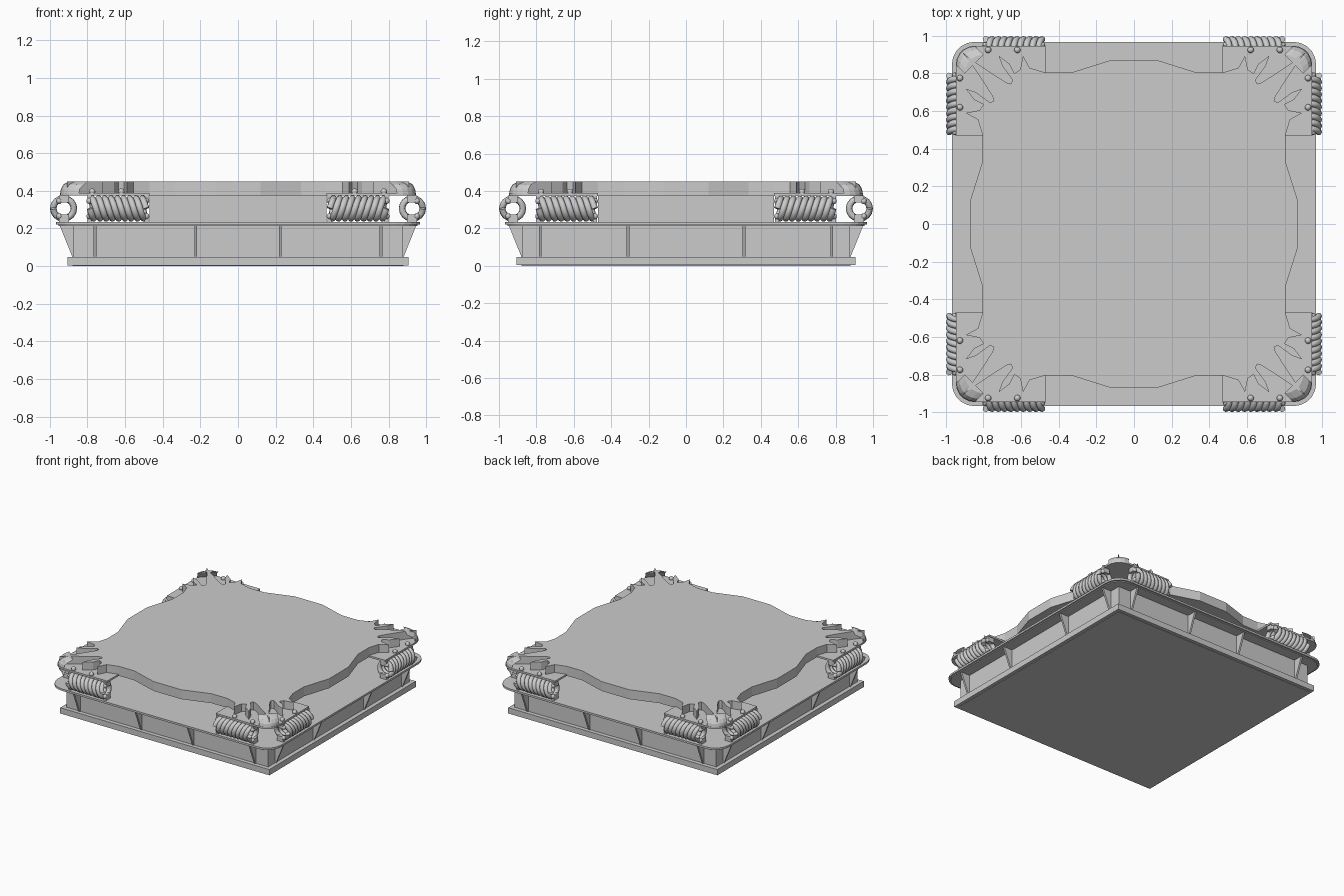
import bpy, bmesh, math
from mathutils import Vector

if "Cube" in bpy.data.objects:
    bpy.data.objects.remove(bpy.data.objects["Cube"])


def finish(name, bm, smooth=False):
    bmesh.ops.recalc_face_normals(bm, faces=bm.faces)
    me = bpy.data.meshes.new(name)
    bm.to_mesh(me)
    bm.free()
    if smooth:
        for p in me.polygons:
            p.use_smooth = True
    ob = bpy.data.objects.new(name, me)
    bpy.context.collection.objects.link(ob)
    return ob


def extrude(name, pts, offset):
    """Solid from a closed loop of 3D points swept along offset."""
    bm = bmesh.new()
    off = Vector(offset)
    lo = [bm.verts.new(p) for p in pts]
    hi = [bm.verts.new(Vector(p) + off) for p in pts]
    bm.faces.new(lo)
    bm.faces.new(hi)
    for i in range(len(pts)):
        j = (i + 1) % len(pts)
        bm.faces.new((lo[i], lo[j], hi[j], hi[i]))
    return finish(name, bm)


def slab(name, outline, z0, z1):
    return extrude(name, [(x, y, z0) for x, y in outline], (0, 0, z1 - z0))


def box(name, x0, x1, y0, y1, z0, z1):
    return slab(name, [(x0, y0), (x1, y0), (x1, y1), (x0, y1)], z0, z1)


def turn(p, k):
    """Rotate a 2D point clockwise by k quarter turns."""
    x, y = p[0], p[1]
    for _ in range(k):
        x, y = y, -x
    return (x, y) + tuple(p[2:])


def arc(edge, r, n=5):
    """Rounded corner in the +x +y quadrant, clockwise."""
    c = edge - r
    return [(c + r * math.sin(a), c + r * math.cos(a))
            for a in (math.pi / 2 * i / n for i in range(n + 1))]


def four(quarter):
    return [turn(p, k) for k in range(4) for p in quarter]


# Base: bottom plate, recessed wall, rounded flange, inner core
box("base_plate", -.905, .905, -.905, .905, 0.003, .048)
box("base_wall", -.873, .873, -.873, .873, .048, .215)
slab("base_flange_lower", four(arc(.955, .11)), .213, .222)
slab("base_flange", four(arc(.968, .12)), .22, .235)
box("core", -.47, .47, -.47, .47, .235, .376)

# Tapered stiffening ribs on all four sides
for k in range(4):
    for pos in ((.225, .76) if k % 2 == 0 else (.31, .78)):
        for s in (-1, 1):
            x = s * pos - .007
            prof = [(x, .868, .048), (x, .88, .048), (x, .947, .214), (x, .868, .214)]
            ox, oy = turn((.014, 0), k)
            extrude("rib", [turn(p, k) for p in prof], (ox, oy, 0))

# Top deck: wavy sides and outward spikes at each corner
half = [(.12, .872), (.335, .804), (.47, .804), (.555, .83), (.59, .895),
        (.605, .82), (.635, .80), (.66, .85), (.72, .895), (.70, .84),
        (.645, .765), (.655, .745), (.68, .752), (.83, .85)]
quarter = half + [(.908, .908)] + [(y, x) for x, y in reversed(half)]
slab("top_deck", four(quarter), .376, .45)


def spring(k, flip):
    """Coil lying along an edge beside the corner."""
    turns, n, pts = 9, 16, []
    for i in range(turns * n + 1):
        a = 2 * math.pi * i / n
        c, s = math.cos(a), math.sin(a)
        along = .488 + .3 * i / (turns * n) + .012 * s
        out = .927 + .055 * c
        p = (out, along) if flip else (along, out)
        pts.append(turn(p, k) + (.306 + .053 * s,))
    cu = bpy.data.curves.new("spring_path", 'CURVE')
    cu.dimensions = '3D'
    cu.bevel_depth = .0175
    cu.bevel_resolution = 2
    cu.use_fill_caps = True
    sp = cu.splines.new('POLY')
    sp.points.add(len(pts) - 1)
    for q, p in zip(sp.points, pts):
        q.co = (*p, 1)
    tmp = bpy.data.objects.new("spring_tmp", cu)
    bpy.context.collection.objects.link(tmp)
    bpy.context.view_layer.update()
    me = bpy.data.meshes.new_from_object(
        tmp.evaluated_get(bpy.context.evaluated_depsgraph_get()))
    bpy.data.objects.remove(tmp)
    for f in me.polygons:
        f.use_smooth = True
    bpy.context.collection.objects.link(bpy.data.objects.new("spring", me))


def ball(name, p, r):
    bm = bmesh.new()
    bmesh.ops.create_uvsphere(bm, u_segments=12, v_segments=8, radius=r)
    bmesh.ops.translate(bm, verts=bm.verts, vec=p)
    finish(name, bm, True)


# Corner assemblies: bracket, curved corner claw, springs, lugs, rivets
for k in range(4):
    bracket = [(.47, .79), (.47, .945)] + arc(.947, .10) + [(.945, .47), (.79, .47), (.62, .62)]
    slab("corner_bracket", [turn(p, k) for p in bracket], .374, .388)

    # claw bending down from the diagonal spike to the bracket's rounded rim
    bm = bmesh.new()
    rings = []
    for inset, z in ((0, .386), (.004, .41), (.016, .433), (.045, .45)):
        outer = [(x, y) for x, y in arc(.945, .10)]
        outer = [(x - inset, y - inset) for x, y in outer]
        rings.append([bm.verts.new(turn(p, k) + (z,)) for p in outer])
    for a, b in zip(rings, rings[1:]):
        for i in range(len(a) - 1):
            bm.faces.new((a[i], a[i + 1], b[i + 1], b[i]))
    bm.faces.new([rings[0][0]] + [r[0] for r in rings[1:]] +
                 [r[-1] for r in reversed(rings)])
    bm.faces.new(rings[-1])
    bm.faces.new(rings[0])
    finish("corner_claw", bm)

    for flip in (False, True):
        spring(k, flip)
        for along in (.487, .79):
            for z0, z1 in ((.234, .275), (.338, .376)):
                pts = [(along - .011, .897), (along + .011, .897),
                       (along + .011, .952), (along - .011, .952)]
                if flip:
                    pts = [(y, x) for x, y in pts]
                slab("spring_lug", [turn(p, k) for p in pts], z0, z1)
                p = (.95, along) if flip else (along, .95)
                ball("lug_pin", turn(p, k) + (.265 if z0 < .3 else .346,), .016)
        for along in (.62, .775):
            p = (.925, along) if flip else (along, .925)
            ball("rivet", turn(p, k) + (.395,), .017)

# Thin foot pad that brings the base down to the ground
box("foot_pad", -.88, .88, -.88, .88, 0, .004)
